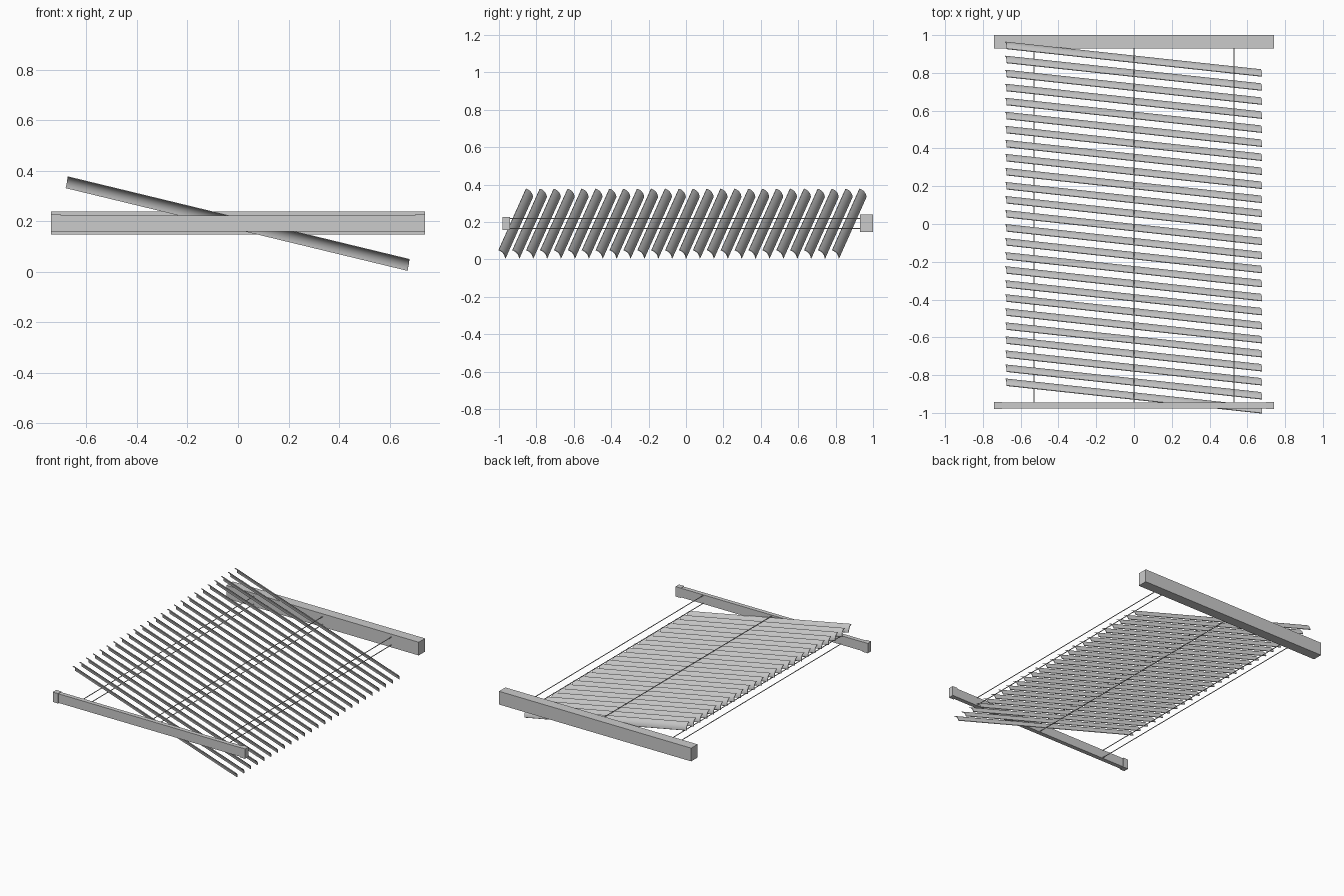
import bpy, bmesh, math
from mathutils import Vector

if "Cube" in bpy.data.objects:
    bpy.data.objects.remove(bpy.data.objects["Cube"])

mat = bpy.data.materials.new("light grey")
mat.diffuse_color = (0.6, 0.6, 0.6, 1)
mat.use_nodes = True
mat.node_tree.nodes["Principled BSDF"].inputs["Base Color"].default_value = mat.diffuse_color


def finish(name, bm, smooth=False):
    bmesh.ops.recalc_face_normals(bm, faces=bm.faces)
    me = bpy.data.meshes.new(name)
    bm.to_mesh(me)
    bm.free()
    me.materials.append(mat)
    ob = bpy.data.objects.new(name, me)
    bpy.context.collection.objects.link(ob)
    if smooth:
        bpy.ops.object.select_all(action='DESELECT')
        bpy.context.view_layer.objects.active = ob
        ob.select_set(True)
        bpy.ops.object.shade_smooth_by_angle(angle=math.radians(35))
    return ob


def add_box(bm, lo, hi):
    lo, hi = Vector(lo), Vector(hi)
    verts = bmesh.ops.create_cube(bm, size=1)["verts"]
    for v in verts:
        v.co = (lo + hi) / 2 + v.co * (hi - lo)


# Head rail
bm = bmesh.new()
add_box(bm, (-0.74, 0.93, 0.147), (0.74, 1.0, 0.239))
finish("head_rail", bm)

# Bottom rail and its slightly larger end caps
bm = bmesh.new()
add_box(bm, (-0.70, -0.976, 0.160), (0.70, -0.946, 0.223))
finish("bottom_rail", bm)
for side, a, b in (("left", -0.74, -0.70), ("right", 0.70, 0.74)):
    bm = bmesh.new()
    add_box(bm, (a, -0.98, 0.157), (b, -0.942, 0.226))
    finish("bottom_rail_cap_" + side, bm)

# Tilted, crowned slats
COUNT, PITCH = 25, 0.0743
left, right = Vector((-0.677, 0.949, 0.357)), Vector((0.675, 0.803, 0.03))
along = (right - left).normalized()
across = Vector((-0.007, 0.037, -0.045))
across = (across - along * across.dot(along)).normalized()
normal = along.cross(across)
HALF, CROWN, THICK, SEG = 0.029, 0.009, 0.004, 8

profile = []
for s, order in ((1, range(SEG + 1)), (-1, range(SEG, -1, -1))):
    for i in order:
        t = -1 + 2 * i / SEG
        h = CROWN * (0.5 - t * t) + s * THICK / 2
        profile.append(across * (t * HALF) + normal * h)

for k in range(COUNT):
    bm = bmesh.new()
    shift = Vector((0, -PITCH * k, 0))
    rings = [[bm.verts.new(end + shift + p) for p in profile] for end in (left, right)]
    n = len(profile)
    for i in range(n):
        j = (i + 1) % n
        bm.faces.new((rings[0][i], rings[0][j], rings[1][j], rings[1][i]))
    # End faces as strips between upper and lower curves
    for ring in rings:
        for i in range(SEG):
            bm.faces.new((ring[i], ring[i + 1], ring[n - 2 - i], ring[n - 1 - i]))
    finish(f"slat_{k + 1:02d}", bm, smooth=True)

# Ladder cords, an upper and a lower strand at three places
for x, place in ((-0.53, "left"), (0.0, "middle"), (0.53, "right")):
    for z, level in ((0.219, "upper"), (0.164, "lower")):
        bm = bmesh.new()
        ends = [[bm.verts.new((x + 0.0028 * math.cos(a), y, z + 0.0028 * math.sin(a)))
                 for a in (math.tau * i / 8 for i in range(8))] for y in (-0.95, 0.935)]
        for i in range(8):
            j = (i + 1) % 8
            bm.faces.new((ends[0][i], ends[0][j], ends[1][j], ends[1][i]))
        for ring in ends:
            bm.faces.new(ring)
        finish(f"cord_{place}_{level}", bm, smooth=True)
